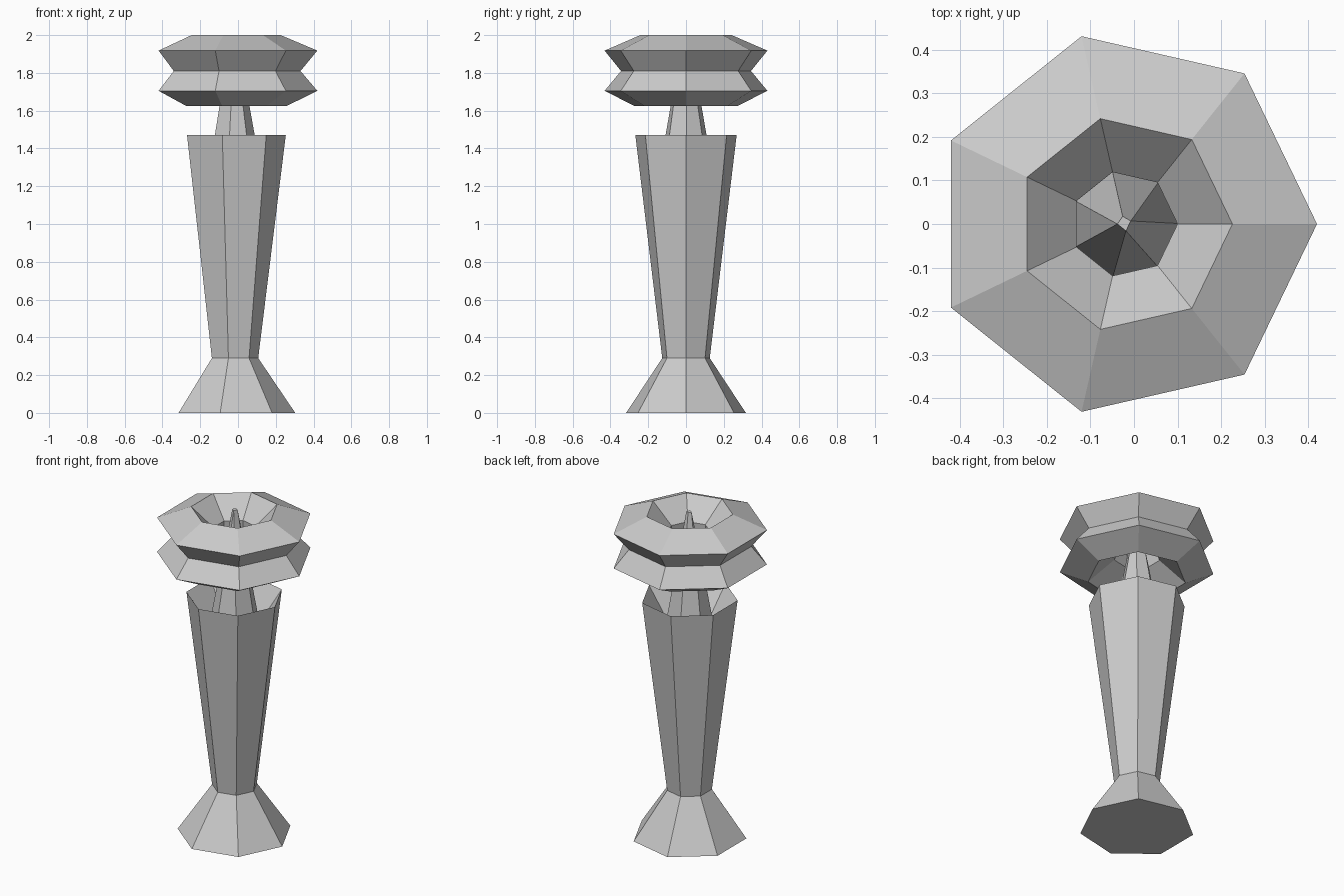
import bpy, bmesh
from math import sin, cos, tau

if "Cube" in bpy.data.objects:
    bpy.data.objects.remove(bpy.data.objects["Cube"])

SIDES = 7
CX = -0.022  # seven sides are lopsided in x, so the axis sits slightly left


def ring_points(radius, z):
    return [(CX + radius * cos(tau * i / SIDES), radius * sin(tau * i / SIDES), z)
            for i in range(SIDES)]


def lathe(name, profile, closed=False, cap_start=False, merge_tip=False):
    """Spin a (radius, z) profile into a seven-sided flat-shaded object."""
    bm = bmesh.new()
    rings = [[bm.verts.new(p) for p in ring_points(r, z)] for r, z in profile]
    pairs = list(zip(rings, rings[1:]))
    if closed:
        pairs.append((rings[-1], rings[0]))
    for a, b in pairs:
        for i in range(SIDES):
            j = (i + 1) % SIDES
            bm.faces.new((a[i], a[j], b[j], b[i]))
    if cap_start:
        bm.faces.new(rings[0][::-1])
    if merge_tip:
        # collapse neighbouring tip corners so the tip is four-sided
        tip = rings[-1]
        bm.faces.new(tip)
        for i, j in ((0, 1), (3, 4), (5, 6)):
            mid = (tip[i].co + tip[j].co) / 2
            bmesh.ops.pointmerge(bm, verts=[tip[i], tip[j]], merge_co=mid)
    bmesh.ops.recalc_face_normals(bm, faces=bm.faces)
    mesh = bpy.data.meshes.new(name)
    bm.to_mesh(mesh)
    bm.free()
    obj = bpy.data.objects.new(name, mesh)
    bpy.context.collection.objects.link(obj)
    return obj


# flared foot, tapering column and the inside of its cup
lathe("column", [(0.325, 0), (0.129, 0.29), (0.275, 1.47), (0.145, 1.28)],
      cap_start=True)

# thin spike rising from the cup through the head
lathe("spike", [(0.145, 1.28), (0.018, 2.0)], merge_tip=True)

# double-ridged hollow head around the spike
lathe("head_ring", [(0.28, 1.625), (0.442, 1.705), (0.353, 1.81), (0.442, 1.918),
                    (0.248, 2.0), (0.122, 1.88), (0.13, 1.75)], closed=True)
